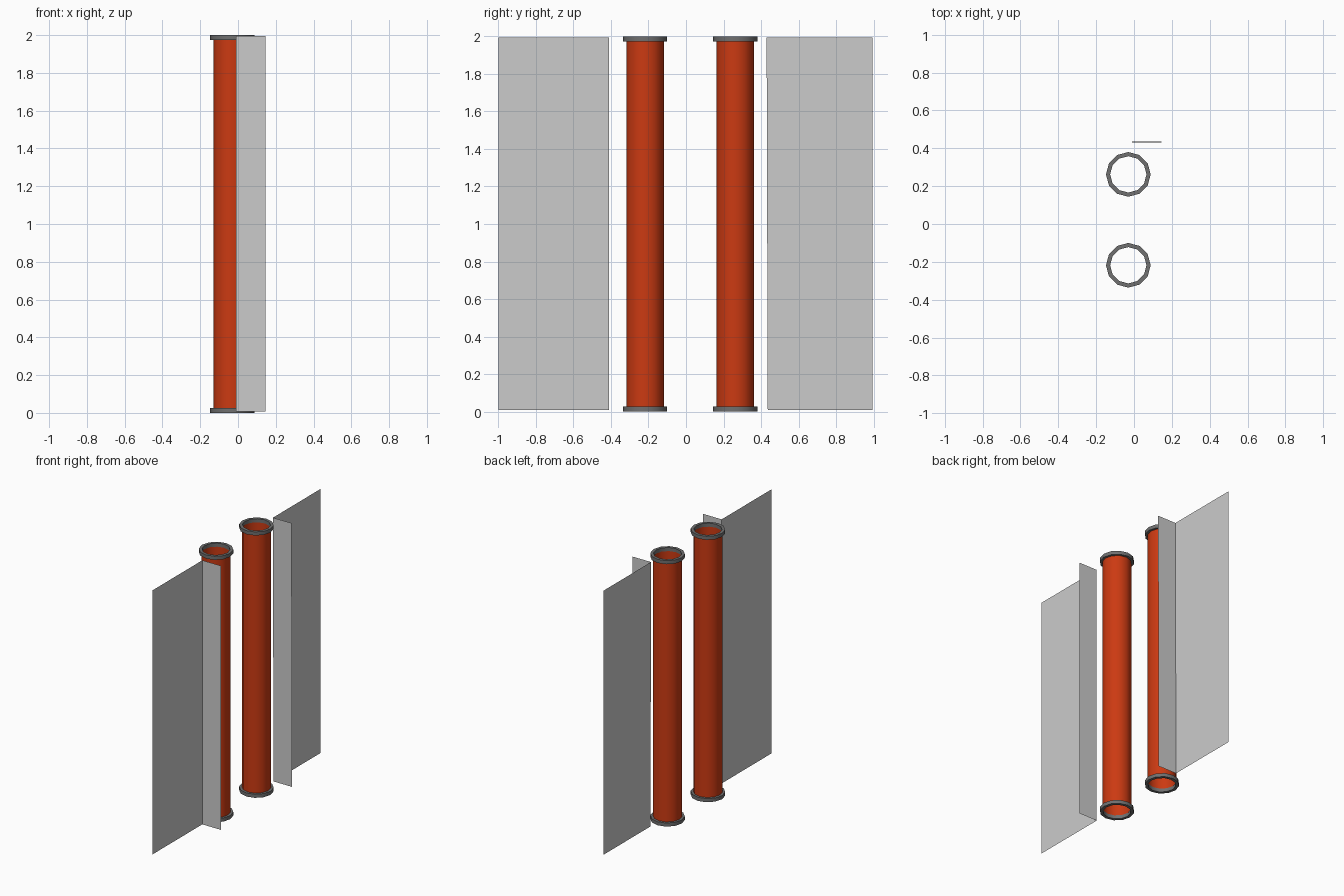
import bpy
import bmesh
from math import radians, sin, cos, tau

cube = bpy.data.objects.get("Cube")
if cube:
    bpy.data.objects.remove(cube, do_unlink=True)


def material(name, rgb):
    mat = bpy.data.materials.new(name)
    mat.use_nodes = True
    color = (*rgb, 1.0)
    mat.diffuse_color = color
    mat.node_tree.nodes["Principled BSDF"].inputs["Base Color"].default_value = color
    return mat


ORANGE = material("burnt_orange", (0.6, 0.042, 0.006))
DARK = material("dark_grey", (0.16, 0.16, 0.16))
LIGHT = material("light_grey", (0.6, 0.6, 0.6))

SIDES = 12
TUBE_X = -0.03
RIM_HEIGHT = 0.027


def finish(name, bm, mat):
    mesh = bpy.data.meshes.new(name)
    bm.to_mesh(mesh)
    bm.free()
    mesh.materials.append(mat)
    obj = bpy.data.objects.new(name, mesh)
    bpy.context.collection.objects.link(obj)
    bpy.ops.object.select_all(action="DESELECT")
    obj.select_set(True)
    bpy.context.view_layer.objects.active = obj
    bpy.ops.object.shade_smooth_by_angle(angle=radians(40))
    return obj


def lathe(name, profile, y, mat, closed):
    """Turn a (radius, height) profile around a vertical axis."""
    bm = bmesh.new()
    rings = []
    for r, z in profile:
        angles = [tau * i / SIDES for i in range(SIDES)]
        rings.append([bm.verts.new((TUBE_X + r * cos(a), y + r * sin(a), z))
                      for a in angles])
    pairs = list(zip(rings, rings[1:]))
    if closed:
        pairs.append((rings[-1], rings[0]))
    for low, high in pairs:
        for i in range(SIDES):
            j = (i + 1) % SIDES
            bm.faces.new((low[i], low[j], high[j], high[i]))
    return finish(name, bm, mat)


def rim_profile(z):
    inner, outer, top = 0.096, 0.118, z + RIM_HEIGHT
    return [(outer, z), (outer, top), (inner, top), (inner, z)]


def angled_panel(name, outer_y, corner_y, lean):
    """Thin sheet folded at a right angle: a long leaf and a short flange."""
    bm = bmesh.new()
    path = [(-0.01, outer_y), (-0.01, corner_y), (0.145, corner_y)]
    columns = []
    for x, y in path:
        shift = lean if y == corner_y else 0
        columns.append((bm.verts.new((x, y + shift, 0.008)),
                        bm.verts.new((x, y, 1.994))))
    for a, b in zip(columns, columns[1:]):
        bm.faces.new((a[0], b[0], b[1], a[1]))
    return finish(name, bm, LIGHT)


# Open pipes with a collar at each end
for side, y in (("front", -0.218), ("back", 0.262)):
    lathe(side + "_pipe", [(0.1, 0.01), (0.1, 1.99)], y, ORANGE, False)
    lathe(side + "_bottom_rim", rim_profile(0.0), y, DARK, True)
    lathe(side + "_top_rim", rim_profile(2 - RIM_HEIGHT), y, DARK, True)

# Folded sheets beyond the pipes
angled_panel("front_panel", -1.0, -0.41, 0.0)
angled_panel("back_panel", 0.995, 0.43, 0.006)
